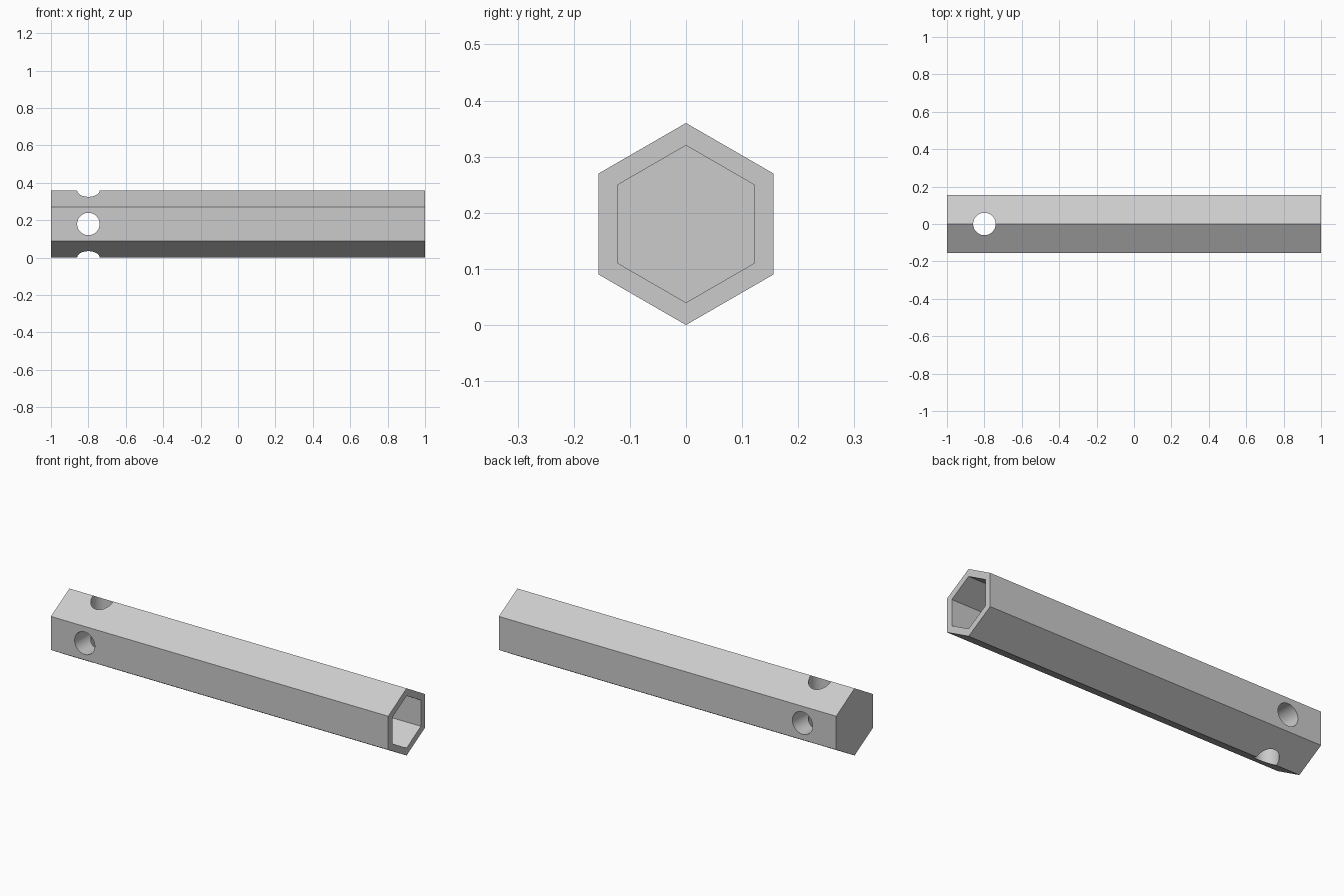
import bpy, bmesh
from math import cos, sin, tau, radians
from mathutils import Vector, Matrix

cube = bpy.data.objects.get("Cube")
if cube:
    bpy.data.objects.remove(cube, do_unlink=True)

LENGTH = 2.0
OUTER = 0.18          # corner radius of the hexagon bar
INNER = 0.14          # corner radius of the hexagon socket
SOLID_END = -0.6      # the socket stops here
HOLE_X, HOLE_R = -0.8, 0.06

steel = bpy.data.materials.new("grey steel")
steel.use_nodes = True
colour = (0.6, 0.6, 0.6, 1)
steel.diffuse_color = colour
steel.node_tree.nodes["Principled BSDF"].inputs["Base Color"].default_value = colour


def prism(name, sides, radius, start, end, turn=Matrix()):
    """Prism along x with a corner on +z, turned and lifted to the bar axis."""
    bm = bmesh.new()
    ring = [bm.verts.new((start, radius * sin(tau * i / sides), radius * cos(tau * i / sides)))
            for i in range(sides)]
    cap = bm.faces.new(ring)
    side = bmesh.ops.extrude_face_region(bm, geom=[cap])["geom"]
    moved = [v for v in side if isinstance(v, bmesh.types.BMVert)]
    bmesh.ops.translate(bm, verts=moved, vec=Vector((end - start, 0, 0)))
    bmesh.ops.recalc_face_normals(bm, faces=bm.faces)
    bm.transform(turn)
    bmesh.ops.translate(bm, verts=bm.verts, vec=(0, 0, OUTER))
    bmesh.ops.recalc_face_normals(bm, faces=bm.faces)
    mesh = bpy.data.meshes.new(name)
    bm.to_mesh(mesh)
    bm.free()
    mesh.materials.append(steel)
    obj = bpy.data.objects.new(name, mesh)
    bpy.context.collection.objects.link(obj)
    return obj


# Hexagonal bar
bar = prism("hexagonal_bar", 6, OUTER, -LENGTH / 2, LENGTH / 2)

# Socket from the open end, and two crossing round holes near the closed end
at_hole = Matrix.Translation((HOLE_X, 0, 0))
cutters = [
    prism("socket_cutter", 6, INNER, SOLID_END, LENGTH / 2 + 0.1),
    prism("vertical_hole_cutter", 64, HOLE_R, -0.4, 0.4, at_hole @ Matrix.Rotation(radians(90), 4, "Y")),
    prism("cross_hole_cutter", 64, HOLE_R, -0.4, 0.4, at_hole @ Matrix.Rotation(radians(90), 4, "Z")),
]

bpy.ops.object.select_all(action="DESELECT")
bar.select_set(True)
bpy.context.view_layer.objects.active = bar
for cutter in cutters:
    cut = bar.modifiers.new(cutter.name, "BOOLEAN")
    cut.operation = "DIFFERENCE"
    cut.solver = "EXACT"
    cut.object = cutter
    bpy.ops.object.modifier_apply(modifier=cut.name)
    bpy.data.objects.remove(cutter, do_unlink=True)

bpy.ops.object.shade_smooth_by_angle(angle=radians(12))
